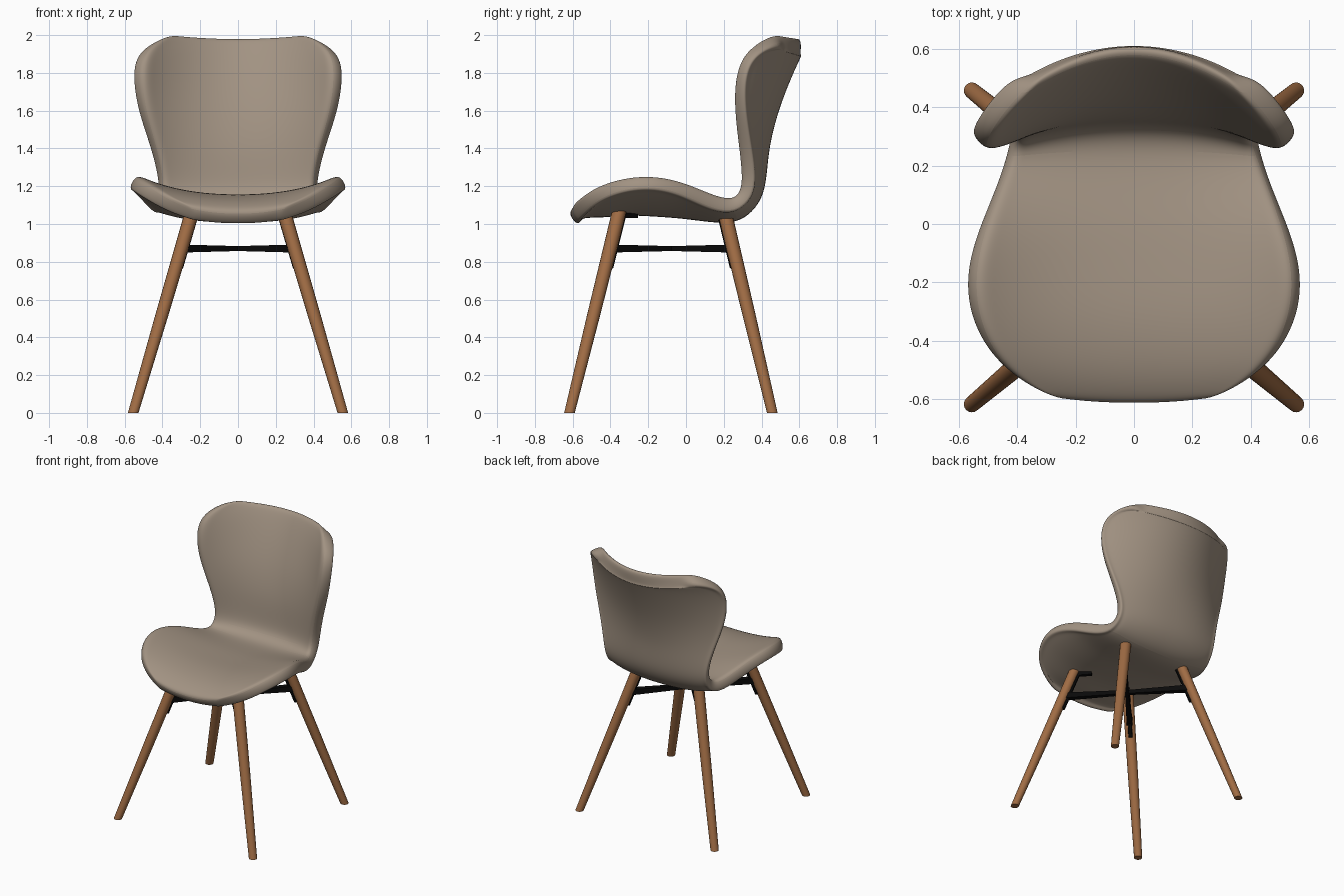
import bpy, bmesh, math
from mathutils import Vector

old = bpy.data.objects.get("Cube")
if old:
    bpy.data.objects.remove(old, do_unlink=True)


def material(name, r, g, b, rough):
    m = bpy.data.materials.new(name)
    m.use_nodes = True
    m.diffuse_color = (r, g, b, 1)
    shader = m.node_tree.nodes["Principled BSDF"]
    shader.inputs["Base Color"].default_value = (r, g, b, 1)
    shader.inputs["Roughness"].default_value = rough
    return m


fabric = material("taupe_fabric", .36, .29, .225, .8)
wood = material("warm_wood", .35, .15, .058, .6)
metal = material("black_metal", .003, .003, .003, .6)


def make_object(name, bm, mat):
    bmesh.ops.recalc_face_normals(bm, faces=bm.faces[:])
    mesh = bpy.data.meshes.new(name)
    bm.to_mesh(mesh)
    bm.free()
    mesh.materials.append(mat)
    obj = bpy.data.objects.new(name, mesh)
    bpy.context.collection.objects.link(obj)
    bpy.ops.object.select_all(action="DESELECT")
    bpy.context.view_layer.objects.active = obj
    obj.select_set(True)
    bpy.ops.object.shade_smooth_by_angle(angle=math.radians(40))
    return obj


def tube(name, points, radii, mat, sides=16, axis=None, turn=0.0):
    """Loft rings through points; rings face the axis, or the path if none."""
    points = [Vector(p) for p in points]
    axis = axis or points[-1] - points[0]
    spin = axis.to_track_quat("Z", "Y")
    bm = bmesh.new()
    rings = []
    for p, r in zip(points, radii):
        angles = [turn + math.tau * k / sides for k in range(sides)]
        rings.append([bm.verts.new(p + spin @ Vector((r * math.cos(a), r * math.sin(a), 0)))
                      for a in angles])
    for a, b in zip(rings, rings[1:]):
        for k in range(sides):
            n = (k + 1) % sides
            bm.faces.new((a[k], a[n], b[n], b[k]))
    bm.faces.new(rings[0][::-1])
    bm.faces.new(rings[-1])
    return make_object(name, bm, mat)


# Upholstered shell: rows from front lip to top of back,
# each with centre y, centre z, half width, edge y, edge z
ROWS = [
    (-.63, 1.06, .24, -.61, 1.09),
    (-.58, 1.1, .37, -.56, 1.14),
    (-.48, 1.14, .47, -.47, 1.21),
    (-.32, 1.16, .54, -.32, 1.26),
    (-.15, 1.15, .55, -.16, 1.27),
    (0, 1.14, .51, 0, 1.23),
    (.14, 1.12, .46, .14, 1.16),
    (.26, 1.11, .42, .24, 1.13),
    (.33, 1.15, .4, .28, 1.17),
    (.35, 1.23, .4, .29, 1.25),
    (.36, 1.4, .43, .27, 1.4),
    (.41, 1.6, .49, .24, 1.6),
    (.48, 1.78, .51, .24, 1.77),
    (.53, 1.89, .5, .28, 1.89),
    (.56, 1.95, .45, .36, 1.96),
    (.58, 1.98, .38, .44, 2),
    (.61, 1.98, .33, .5, 2),
]
HALF = [.25, .5, .72, .88, 1]
ACROSS = [-u for u in reversed(HALF)] + [0] + HALF


def thickness(row, u):
    """Deeper padding under the seat, thin where the top edge rolls over."""
    if row == len(ROWS) - 1:
        return .05
    if 2 <= row <= 7:
        return .09 + .035 * (1 - abs(u) ** 3)
    return .09


def build_shell():
    bm = bmesh.new()
    top = []
    for cy, cz, width, ey, ez in ROWS:
        row = []
        power = 2 if cz > 1.5 else 2.4
        for u in ACROSS:
            f = abs(u) ** power
            row.append(bm.verts.new((u * width, cy + (ey - cy) * f, cz + (ez - cz) * f)))
        top.append(row)

    def skin(grid, flip):
        faces = []
        for a, b in zip(grid, grid[1:]):
            for j in range(len(a) - 1):
                quad = [a[j], a[j + 1], b[j + 1], b[j]]
                faces.append(bm.faces.new(quad[::-1] if flip else quad))
        return faces

    def border(grid):
        return (grid[0] + [r[-1] for r in grid[1:]]
                + grid[-1][-2::-1] + [r[0] for r in grid[-2:0:-1]])

    skin(top, False)
    bm.normal_update()
    under = [[bm.verts.new(v.co - v.normal * thickness(i, u)) for v, u in zip(row, ACROSS)]
             for i, row in enumerate(top)]
    panel = skin(under, True)
    # Rolled rim joining both skins
    a, b = border(top), border(under)
    for k in range(len(a)):
        n = (k + 1) % len(a)
        bm.faces.new((a[n], a[k], b[k], b[n]))
    bm.normal_update()
    # Recessed rear panel framed by the rim
    bmesh.ops.inset_region(bm, faces=panel, thickness=.03, depth=-.012,
                           use_even_offset=True)
    shell = make_object("seat_shell", bm, fabric)
    shell.data.shade_smooth()
    sub = shell.modifiers.new("smooth_padding", "SUBSURF")
    sub.levels = sub.render_levels = 3


build_shell()

# Splayed legs with a metal strip and a mounting tab inside each
CENTRE = Vector((0, -.08, 0))
braces = {}
for side, sx in (("right", -1), ("left", 1)):
    for end, y_top, y_foot in (("front", -.36, -.617), ("back", .21, .457)):
        foot = Vector((sx * .555, y_foot, 0))
        head = Vector((sx * .25, y_top, 1.04))
        up = head - foot
        label = end + "_" + side
        tube(label + "_leg", [foot, foot + up * .5, foot + up * 1.04],
             [.028, .035, .039], wood, axis=Vector((0, 0, 1)))
        inward = CENTRE - Vector((head.x, head.y, 0))
        inward.normalize()

        def on_leg(z, gap):
            return foot + up * (z / head.z) + inward * gap

        tube(label + "_strip", [on_leg(.77, .036), on_leg(1.05, .036)], [.015, .015],
             metal, sides=8)
        tube(label + "_tab", [on_leg(1.045, 0), on_leg(1.045, .13)], [.018, .018],
             metal, sides=4, turn=math.pi / 4)
        braces[label] = on_leg(.87, .02)

# Crossed braces, slimmer where they meet
for name, a, b in (("first_brace", "front_right", "back_left"),
                   ("second_brace", "front_left", "back_right")):
    p, q = braces[a], braces[b]
    tube(name, [p, (p + q) / 2, q], [.029, .018, .029], metal, sides=4, turn=math.pi / 4)
